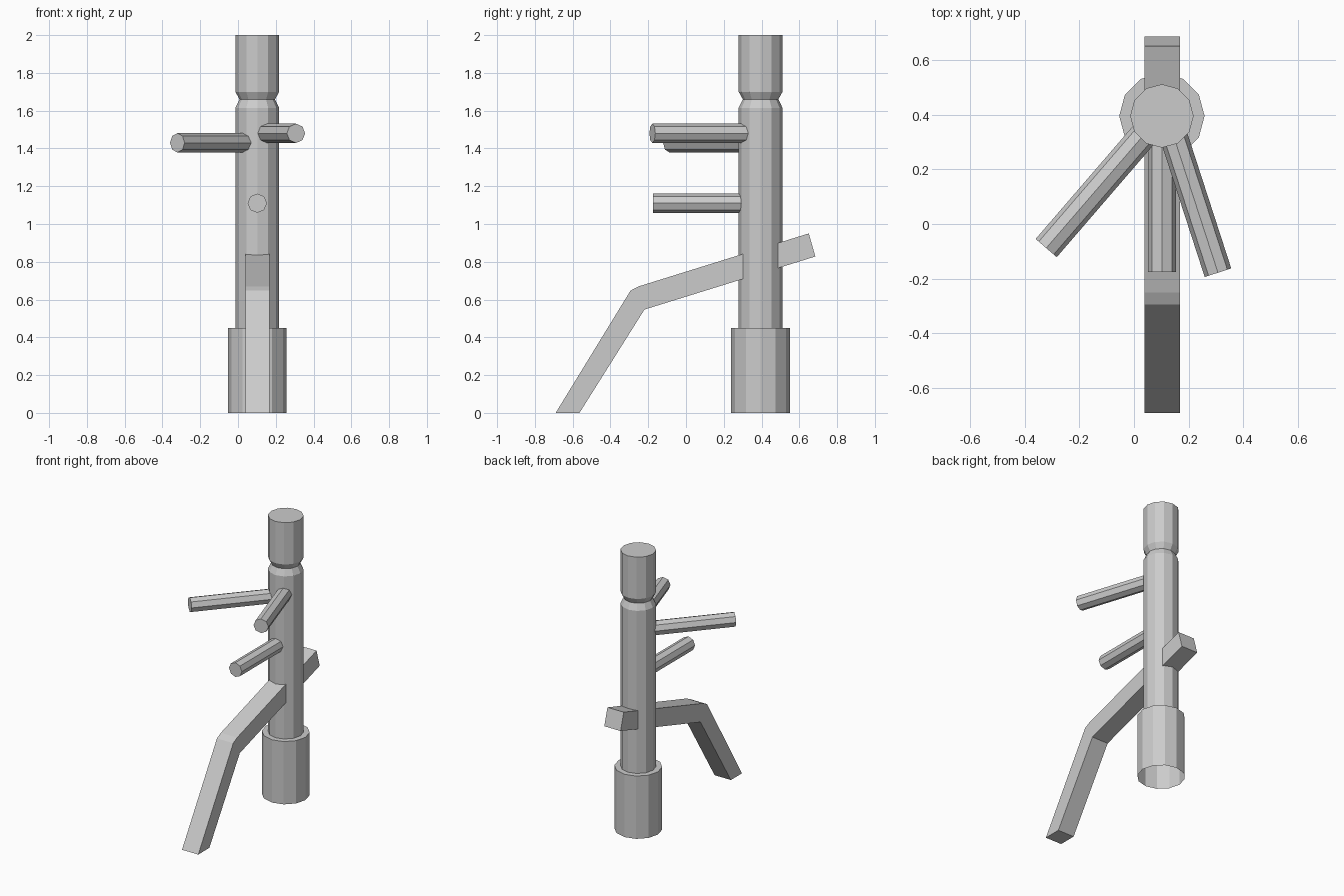
import bpy
import bmesh
from math import cos, sin, pi
from mathutils import Vector

if "Cube" in bpy.data.objects:
    bpy.data.objects.remove(bpy.data.objects["Cube"])

CX, CY = 0.102, 0.395      # axis of the post


def finish(name, bm):
    bmesh.ops.recalc_face_normals(bm, faces=bm.faces)
    mesh = bpy.data.meshes.new(name)
    bm.to_mesh(mesh)
    bm.free()
    obj = bpy.data.objects.new(name, mesh)
    bpy.context.collection.objects.link(obj)
    return obj


def lathe(name, profile, sides=12, cap_top=False):
    """Turned part from (radius, z) pairs, open at the bottom."""
    bm = bmesh.new()
    rings = [[bm.verts.new((CX + r * cos(2 * pi * i / sides),
                            CY + r * sin(2 * pi * i / sides), z))
              for i in range(sides)] for r, z in profile]
    for a, b in zip(rings, rings[1:]):
        for i in range(sides):
            j = (i + 1) % sides
            bm.faces.new((a[i], a[j], b[j], b[i]))
    if cap_top:
        bm.faces.new(rings[-1])
    return finish(name, bm)


def peg(name, tip, root, z, radius=0.051, sides=8):
    """Horizontal octagonal arm with a corner on top, open where it meets the post."""
    tip, root = Vector((*tip, z)), Vector((*root, z))
    up = Vector((0, 0, 1))
    side = (root - tip).normalized().cross(up)
    bm = bmesh.new()
    rings = [[bm.verts.new(c + radius * (up * cos(2 * pi * i / sides)
                                         + side * sin(2 * pi * i / sides)))
              for i in range(sides)] for c in (tip, root)]
    for i in range(sides):
        j = (i + 1) % sides
        bm.faces.new((rings[0][i], rings[0][j], rings[1][j], rings[1][i]))
    bm.faces.new(rings[0])
    return finish(name, bm)


def slab(name, profile, x0, x1):
    """Side profile of (y, z) pairs pushed out along x."""
    bm = bmesh.new()
    face = bm.faces.new([bm.verts.new((x0, y, z)) for y, z in profile])
    ext = bmesh.ops.extrude_face_region(bm, geom=[face], use_keep_orig=True)
    moved = [v for v in ext["geom"] if isinstance(v, bmesh.types.BMVert)]
    bmesh.ops.translate(bm, vec=(x1 - x0, 0, 0), verts=moved)
    return finish(name, bm)


# Wide foot with a ledge, and the trunk with its grooved neck
lathe("base", [(0.156, 0), (0.156, 0.45), (0.116, 0.45)])
lathe("post", [(0.116, 0.45), (0.116, 1.615), (0.094, 1.66),
               (0.116, 1.70), (0.116, 2.0)], cap_top=True)

# Three striking arms
peg("left_arm", (-0.321, -0.088), (0.035, 0.325), 1.43)
peg("right_arm", (0.307, -0.178), (0.146, 0.318), 1.48)
peg("middle_arm", (CX, -0.175), (CX, 0.295), 1.11)

# Bent leg passing through the trunk and out the back
slab("leg", [(-0.69, 0), (-0.564, 0), (-0.22, 0.547), (0.685, 0.828),
             (0.65, 0.95), (-0.25, 0.67), (-0.294, 0.647)], 0.039, 0.168)
